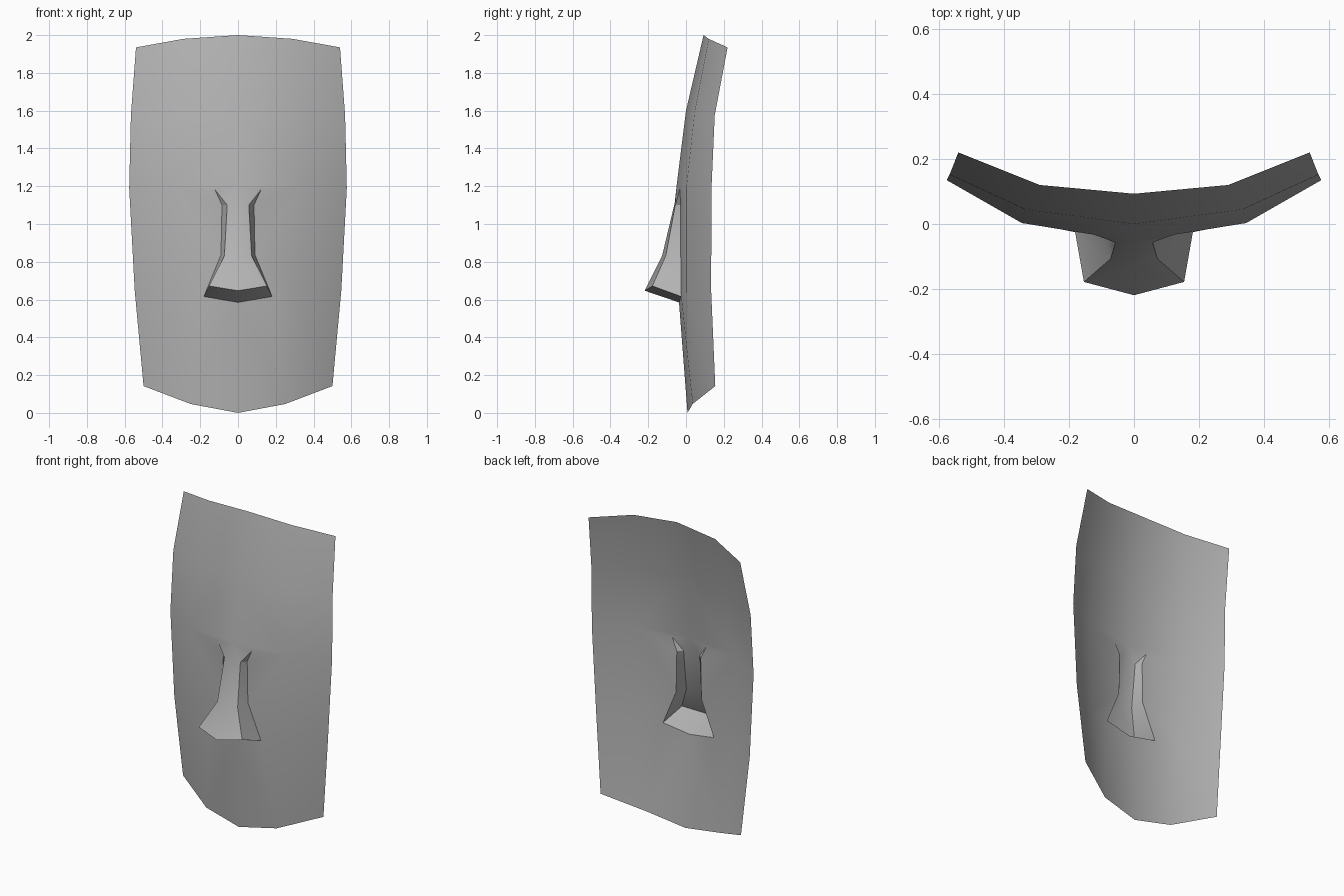
import bpy, bmesh

if "Cube" in bpy.data.objects:
    bpy.data.objects.remove(bpy.data.objects["Cube"])

# Half of the curved face sheet: rows of (centre, middle, outer) points, top to bottom
rows = [
    [(0, .093, 2.0), (.29, .12, 1.98), (.54, .22, 1.935)],
    [(0, .0, 1.6), (.335, .045, 1.59), (.567, .152, 1.575)],
    [(0, -.05, 1.2), (.345, .003, 1.2), (.576, .135, 1.19)],
    [(0, -.037, .585), (.325, .003, .63), (.547, .133, .65)],
    [(0, .008, 0), (.25, .035, .047), (.50, .155, .142)],
]
# Nose: centre ridge, front edge and the line where it meets the cheek
ridge = [(0, -.06, 1.11), (0, -.127, .83), (0, -.219, .647)]
edge = [(.057, -.057, 1.10), (.072, -.107, .832), (.154, -.178, .672)]
base = [(.085, -.028, 1.10), (.09, -.028, .837), (.181, -.025, .616)]
brow = (.122, -.033, 1.182)

bm = bmesh.new()
G = [[bm.verts.new(p) for p in r] for r in rows]
T, A, B = ([bm.verts.new(p) for p in line] for line in (ridge, edge, base))
N = bm.verts.new(brow)


def face(*v):
    bm.faces.new(v)


# Forehead, outer cheeks and chin
for r in range(4):
    for c in range(2):
        if c == 1 or r < 2:
            face(G[r][c], G[r+1][c], G[r+1][c+1], G[r][c+1])
C2, M2, C3, M3, C4, M4 = G[2][0], G[2][1], G[3][0], G[3][1], G[4][0], G[4][1]
face(C3, C4, M4, B[2])
face(B[2], M4, M3)

# Inner cheek around the nose opening
face(C2, N, M2)
face(N, B[0], M2)
face(B[0], B[1], M2)
face(B[1], M3, M2)
face(B[1], B[2], M3)

# Nose bridge, sides and underside
face(C2, T[0], A[0], N)
face(N, A[0], B[0])
for i in range(2):
    face(T[i], T[i+1], A[i+1], A[i])
    face(A[i], A[i+1], B[i+1], B[i])
face(T[2], C3, B[2], A[2])

# Keep the brow end of the nose creased
for v in (A[0], B[0]):
    bm.edges.get((N, v)).smooth = False

# Mirror to the full mask, front facing -y
bmesh.ops.mirror(bm, geom=bm.verts[:] + bm.edges[:] + bm.faces[:],
                 axis='X', merge_dist=.0005)
bmesh.ops.remove_doubles(bm, verts=bm.verts[:], dist=.0005)
bmesh.ops.recalc_face_normals(bm, faces=bm.faces[:])
if sum(f.normal.y * f.calc_area() for f in bm.faces) > 0:
    bmesh.ops.reverse_faces(bm, faces=bm.faces[:])

me = bpy.data.meshes.new("face_mask")
bm.to_mesh(me)
bm.free()
ob = bpy.data.objects.new("face_mask", me)
bpy.context.collection.objects.link(ob)
bpy.context.view_layer.objects.active = ob
ob.select_set(True)
bpy.ops.object.shade_smooth_by_angle(angle=.5, keep_sharp_edges=True)

# Darker grey surface
mat = bpy.data.materials.new("dark_grey")
mat.diffuse_color = (.45, .45, .45, 1)
mat.use_nodes = True
mat.node_tree.nodes["Principled BSDF"].inputs["Base Color"].default_value = mat.diffuse_color
me.materials.append(mat)
